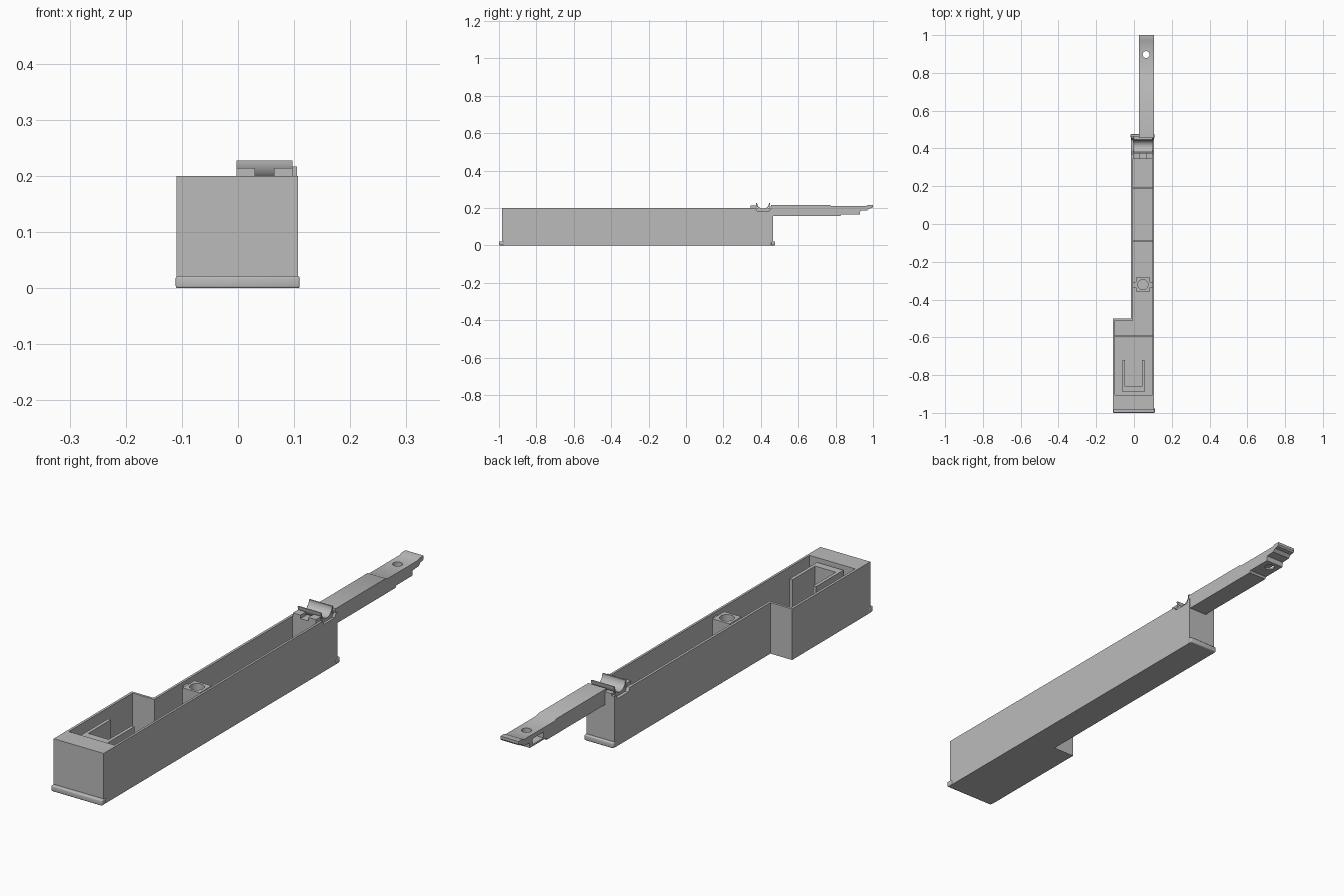
import bpy, bmesh
from math import cos, sin, pi

old = bpy.data.objects.get("Cube")
if old:
    bpy.data.objects.remove(old, do_unlink=True)

grey = bpy.data.materials.new("plain_grey")
grey.use_nodes = True
grey.diffuse_color = (0.5, 0.5, 0.5, 1)
grey.node_tree.nodes["Principled BSDF"].inputs["Base Color"].default_value = (0.5, 0.5, 0.5, 1)


def prism(name, pts, axis, lo, hi):
    """Extrude a profile: (x, y) points along z, or (y, z) points along x."""
    bm = bmesh.new()
    place = (lambda p, h: (p[0], p[1], h)) if axis == "z" else (lambda p, h: (h, p[0], p[1]))
    rings = [[bm.verts.new(place(p, h)) for p in pts] for h in (lo, hi)]
    n = len(pts)
    bm.faces.new(rings[0])
    bm.faces.new(rings[1])
    for i in range(n):
        j = (i + 1) % n
        bm.faces.new((rings[0][i], rings[0][j], rings[1][j], rings[1][i]))
    bmesh.ops.recalc_face_normals(bm, faces=bm.faces)
    mesh = bpy.data.meshes.new(name)
    bm.to_mesh(mesh)
    bm.free()
    mesh.materials.append(grey)
    ob = bpy.data.objects.new(name, mesh)
    bpy.context.collection.objects.link(ob)
    return ob


def box(name, x, y, z):
    return prism(name, [(x[0], y[0]), (x[1], y[0]), (x[1], y[1]), (x[0], y[1])], "z", *z)


def arc(cx, cy, r, start=0, end=2 * pi, n=32):
    return [(cx + r * cos(start + (end - start) * i / n),
             cy + r * sin(start + (end - start) * i / n)) for i in range(n)]


def bake(ob):
    bpy.context.view_layer.update()
    ev = ob.evaluated_get(bpy.context.evaluated_depsgraph_get())
    mesh = bpy.data.meshes.new_from_object(ev)
    ob.modifiers.clear()
    ob.data = mesh


def cut(ob, *cutters):
    for c in cutters:
        m = ob.modifiers.new("cut", "BOOLEAN")
        m.operation, m.solver, m.object = "DIFFERENCE", "EXACT", c
        bake(ob)
        bpy.data.objects.remove(c, do_unlink=True)


def smooth(ob):
    bpy.ops.object.select_all(action="DESELECT")
    ob.select_set(True)
    bpy.context.view_layer.objects.active = ob
    bpy.ops.object.shade_smooth_by_angle()


def l_shape(left, step, right, front, mid, back):
    return [(left, front), (right, front), (right, back), (step, back), (step, mid), (left, mid)]


# L-shaped open housing with a cavity, and saddle openings near its back end
CY, CZ, R = 0.412, 0.228, 0.032
housing = prism("housing", l_shape(-0.11, -0.016, 0.107, -0.985, -0.5, 0.465), "z", 0, 0.2)
saddle = [(0.365, 0.21), (0.38, 0.185), (0.445, 0.185), (0.46, 0.21)]
cut(housing,
    prism("cavity_cutter", l_shape(-0.1, -0.006, 0.098, -0.905, -0.51, 0.345), "z", 0.015, 0.3),
    prism("saddle_cutter_right", saddle, "x", -0.03, -0.003),
    prism("saddle_cutter_left", saddle, "x", 0.097, 0.12),
    prism("saddle_groove_cutter", arc(CY, CZ, R), "x", -0.05, 0.15))
smooth(housing)

# Rounded foot flanges at both ends
for name, x, y in (("front_flange", (-0.111, 0.11), (-1, -0.975)),
                   ("back_flange", (-0.018, 0.109), (0.455, 0.476))):
    flange = box(name, x, y, (0, 0.022))
    bev = flange.modifiers.new("round", "BEVEL")
    bev.width, bev.segments = 0.004, 3
    bake(flange)
    smooth(flange)

# Low ribs across the cavity floor
for name, x0, y in (("front_floor_rib", -0.101, -0.595), ("middle_floor_rib", -0.007, -0.092),
                    ("back_floor_rib", -0.007, 0.19)):
    box(name, (x0, 0.099), (y - 0.004, y + 0.004), (0.012, 0.03))

# U-shaped holder standing in the wide compartment
prism("u_holder", [(-0.06, -0.89), (0.055, -0.89), (0.055, -0.72), (0.042, -0.72),
                   (0.042, -0.86), (-0.047, -0.86), (-0.047, -0.72), (-0.06, -0.72)],
      "z", 0.012, 0.19)

# Square screw post with a round hole and two side webs
post = box("screw_post", (0.01, 0.085), (-0.358, -0.284), (0.012, 0.192))
cut(post, prism("post_hole_cutter", arc(0.047, -0.321, 0.027), "z", 0.05, 0.25))
smooth(post)
for name, x in (("post_web_right", (-0.008, 0.012)), ("post_web_left", (0.083, 0.1))):
    box(name, x, (-0.335, -0.307), (0.012, 0.185))

# Half-round cradle with stop blocks in front of it
cradle = prism("cradle", arc(CY, CZ, R, pi, 2 * pi, 24) + [(CY + R, CZ), (CY + R + 0.006, CZ)]
               + arc(CY, CZ, R + 0.006, 2 * pi, pi, 24)[1:] + [(CY - R - 0.006, CZ)],
               "x", -0.003, 0.097)
smooth(cradle)
for name, x in (("stop_block_right", (-0.003, 0.03)), ("stop_block_left", (0.064, 0.097))):
    box(name, x, (0.345, 0.377), (0.19, 0.214))
box("cradle_ledge", (-0.003, 0.097), (0.446, 0.465), (0.19, 0.208))

# Long stepped arm with a round hole and a side pocket near the tip
arm = prism("arm", [(0.455, 0.157), (0.825, 0.157), (0.83, 0.165), (0.93, 0.165), (0.932, 0.185),
                    (0.968, 0.187), (0.98, 0.198), (0.995, 0.2), (1, 0.206), (1, 0.217),
                    (0.975, 0.217), (0.965, 0.212), (0.775, 0.212), (0.765, 0.217), (0.455, 0.217)],
            "x", 0.026, 0.105)
cut(arm,
    prism("arm_hole_cutter", arc(0.064, 0.897, 0.018), "z", 0.1, 0.3),
    box("arm_pocket_cutter", (0, 0.085), (0.845, 0.915), (0.172, 0.195)))
smooth(arm)
